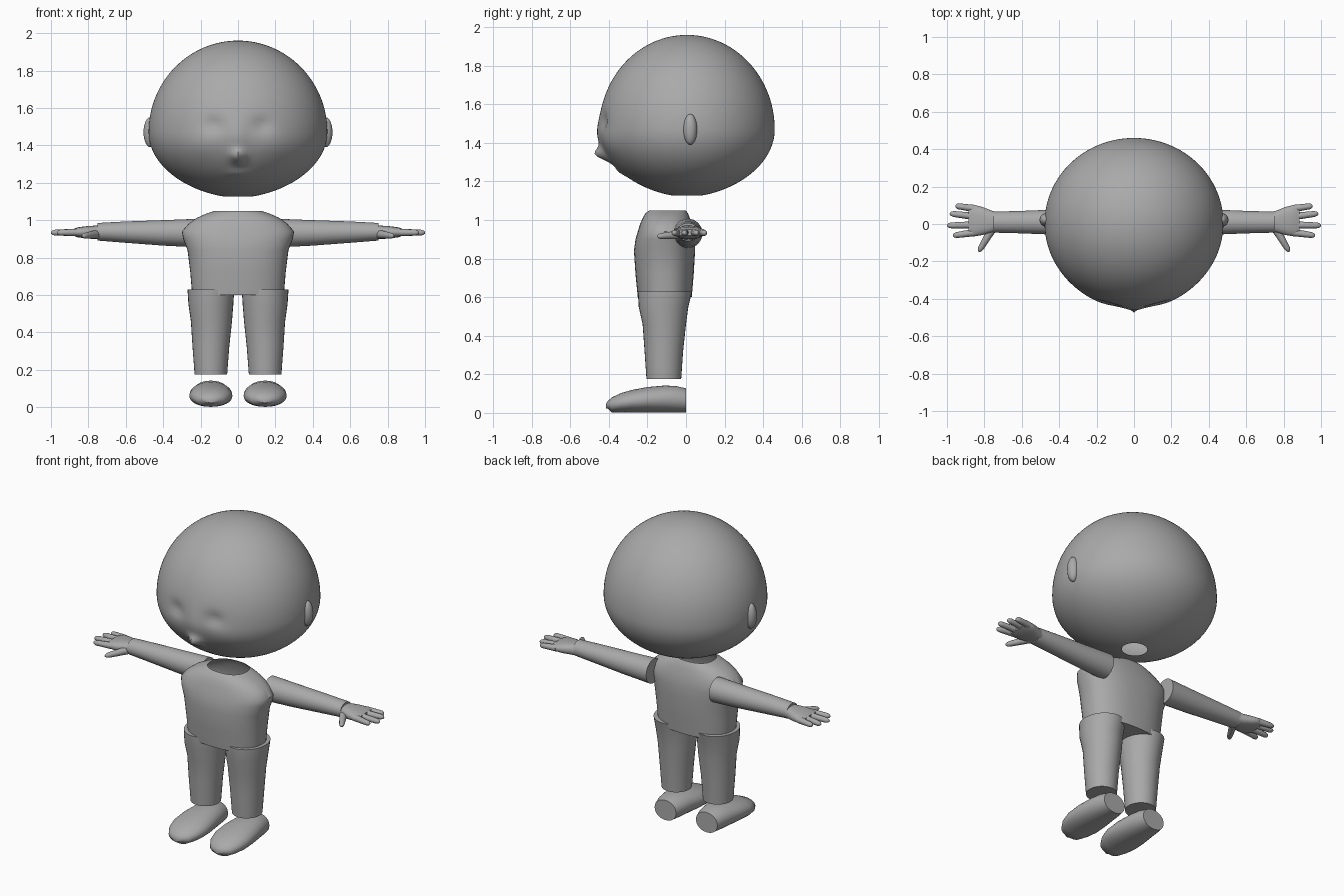
import bpy, bmesh
from math import sin, cos, pi, exp
from mathutils import Vector

cube = bpy.data.objects.get("Cube")
if cube:
    bpy.data.objects.remove(cube, do_unlink=True)

grey = bpy.data.materials.new("plain grey")
grey.use_nodes = True
colour = (0.4, 0.4, 0.4, 1)
grey.diffuse_color = colour
grey.node_tree.nodes["Principled BSDF"].inputs["Base Color"].default_value = colour


def finish(name, bm, angle=50):
    bmesh.ops.recalc_face_normals(bm, faces=bm.faces)
    mesh = bpy.data.meshes.new(name)
    bm.to_mesh(mesh)
    bm.free()
    mesh.materials.append(grey)
    obj = bpy.data.objects.new(name, mesh)
    bpy.context.collection.objects.link(obj)
    bpy.ops.object.select_all(action='DESELECT')
    obj.select_set(True)
    bpy.context.view_layer.objects.active = obj
    bpy.ops.object.shade_smooth_by_angle(angle=angle * pi / 180)
    return obj


def power(v, p):
    return abs(v) ** p * (1 if v >= 0 else -1)


def loft(bm, rings, n=32, p=1.0, caps=(True, True)):
    """Skin a list of (centre, half axis, half axis) rounded sections."""
    loops = []
    for c, u, v in rings:
        c, u, v = Vector(c), Vector(u), Vector(v)
        loops.append([bm.verts.new(c + u * power(cos(2 * pi * i / n), p)
                                   + v * power(sin(2 * pi * i / n), p)) for i in range(n)])
    for a, b in zip(loops, loops[1:]):
        for i in range(n):
            j = (i + 1) % n
            bm.faces.new((a[i], a[j], b[j], b[i]))
    for loop, cap in zip((loops[0], loops[-1]), caps):
        if cap:
            bm.faces.new(loop)


def upright(rows):
    """Rows of z, x centre, x radius, back-front limits in y."""
    return [((x, (a + b) / 2, z), (r, 0, 0), (0, (b - a) / 2, 0)) for z, x, r, a, b in rows]


def ball(bm, centre, radii, n=24):
    made = bmesh.ops.create_uvsphere(bm, u_segments=n, v_segments=n // 2, radius=1)
    for v in made["verts"]:
        v.co = Vector(centre) + Vector([a * b for a, b in zip(v.co, radii)])


def finger(bm, start, end, r0, r1):
    start, end = Vector(start), Vector(end)
    d = (end - start).normalized()
    u = d.cross(Vector((0, 0, 1))).normalized()
    w = u.cross(d)
    rings = []
    for t, k in ((0, 1), (.5, 1), (.85, 1), (.95, .75), (1, .3)):
        r = (r0 + (r1 - r0) * t) * k
        rings.append((start.lerp(end, t), u * r, w * r))
    loft(bm, rings, 12)


# Head: round crown, shallower jaw, neck opening, softly sculpted face
bm = bmesh.new()
steps, rings = 64, []
for i in range(steps + 1):
    t = pi / 2 - 0.01 - i / steps * (pi - 0.2)
    r, z = cos(t), sin(t)
    if z < 0:
        r = r ** 1.12
    rings.append(((0, .005, 1.47 + z * (.49 if z > 0 else .35)), (.478 * r, 0, 0), (0, .455 * r, 0)))
loft(bm, rings, 128, caps=(True, False))
bumps = [(0, 1.34, .035, .035, .055), (0, 1.44, .05, .09, .012), (0, 1.25, .06, .02, .012),
         (-.13, 1.51, .05, .04, -.018), (.13, 1.51, .05, .04, -.018),
         (-.2, 1.4, .1, .07, .008), (.2, 1.4, .1, .07, .008)]
for v in bm.verts:
    if v.co.y < -.1:
        v.co.y -= sum(h * exp(-((v.co.x - x) / a) ** 2 - ((v.co.z - z) / b) ** 2)
                      for x, z, a, b, h in bumps)
finish("head", bm)

# Torso with open neckline
bm = bmesh.new()
loft(bm, upright([(.60, 0, .245, -.25, .03), (.72, 0, .255, -.262, .04), (.84, 0, .27, -.27, .047),
                  (.90, 0, .293, -.262, .045), (.94, 0, .30, -.25, .04), (.98, 0, .265, -.238, .03),
                  (1.01, 0, .225, -.225, .02), (1.035, 0, .17, -.21, .01), (1.05, 0, .125, -.19, 0)]),
     48, .85, (True, False))
finish("torso", bm)

for side, s in (("left", 1), ("right", -1)):
    # Ear
    bm = bmesh.new()
    ball(bm, (s * .47, .022, 1.47), (.035, .036, .08))
    finish(side + "_ear", bm)

    # Trouser leg
    bm = bmesh.new()
    loft(bm, upright([(.175, s * .145, .087, -.205, -.025), (.32, s * .145, .098, -.215, -.015),
                      (.46, s * .142, .11, -.225, 0), (.55, s * .145, .12, -.245, .012),
                      (.63, s * .145, .125, -.25, .032)]))
    finish(side + "_leg", bm)

    # Shoe: sections from heel to toe, y, half width, top
    bm = bmesh.new()
    rows = [(0, .075, .125), (-.05, .09, .137), (-.11, .1, .14), (-.2, .113, .132), (-.28, .115, .117),
            (-.34, .1, .1), (-.385, .072, .078), (-.405, .045, .06), (-.415, .015, .045)]
    loft(bm, [((s * .145, y, top / 2 + (.012 if y < -.39 else .002)), (w, 0, 0), (0, 0, top / 2 - (.01 if y < -.39 else 0)))
              for y, w, top in rows], p=.95)
    finish(side + "_shoe", bm)

    # Sleeve
    bm = bmesh.new()
    loft(bm, [((s * x, .01, z), (0, r, 0), (0, 0, h)) for x, z, r, h in
              ((.22, .931, .075, .076), (.4, .932, .068, .068), (.6, .936, .06, .057), (.75, .938, .056, .047))])
    finish(side + "_arm", bm)

    # Hand: palm, four fingers and thumb
    bm = bmesh.new()
    loft(bm, [((s * x, y, .935), (0, r, 0), (0, 0, h)) for x, y, r, h in
              ((.72, .012, .05, .038), (.76, .013, .058, .036), (.81, .016, .075, .033),
               (.86, .018, .085, .026), (.885, .018, .075, .016))], 24, .8)
    for y0, x1, y1 in ((.082, .955, .097), (.04, .985, .056), (-.005, 1.0, -.008), (-.045, .968, -.062)):
        finger(bm, (s * .85, y0, .935), (s * x1, y1, .933), .02, .015)
    finger(bm, (s * .755, -.02, .925), (s * .83, -.148, .915), .024, .014)
    finish(side + "_hand", bm)
